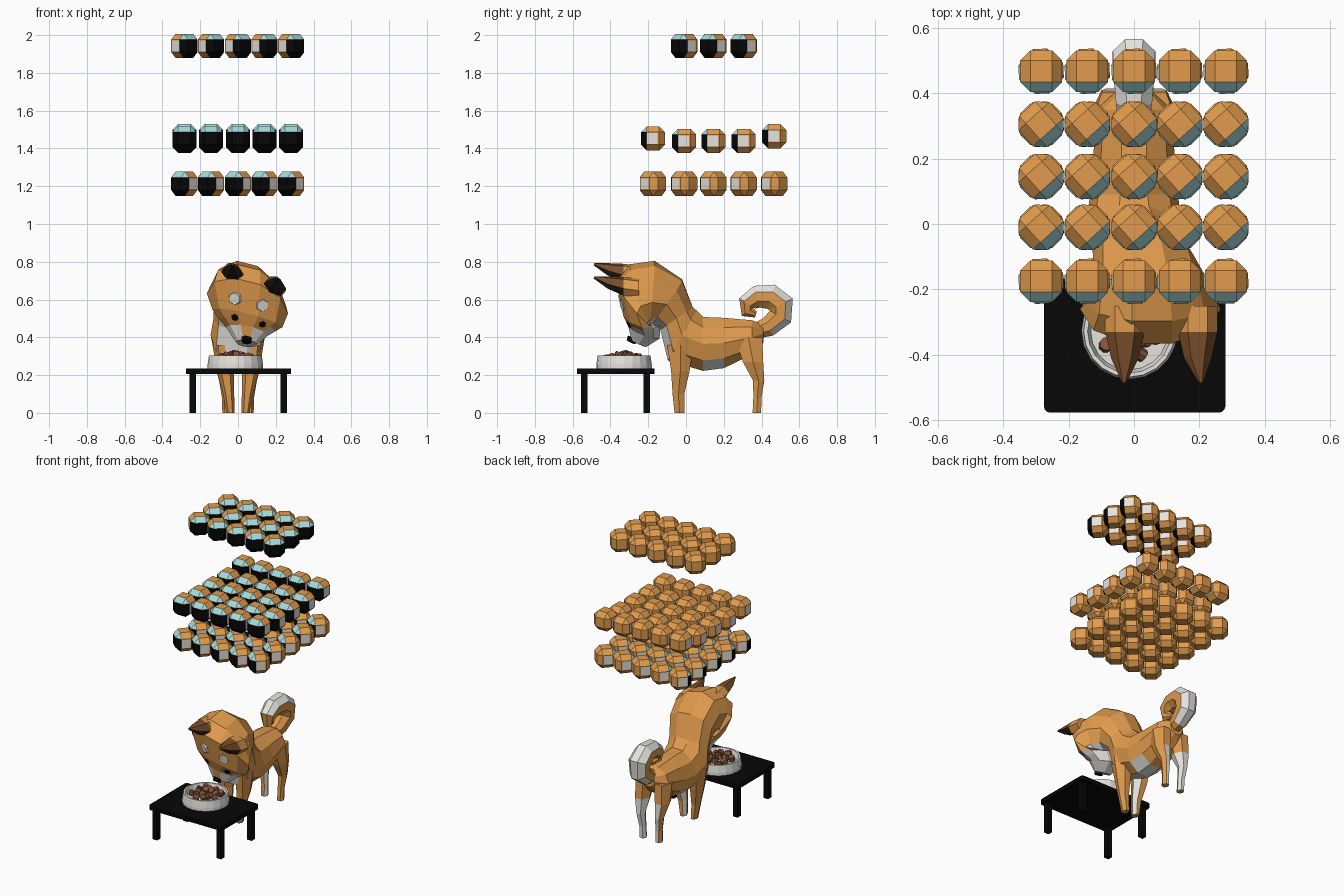
import bpy, bmesh, random
from math import sin, cos, pi, radians, degrees, atan2
from mathutils import Vector, Matrix
from mathutils.bvhtree import BVHTree

if "Cube" in bpy.data.objects:
    bpy.data.objects.remove(bpy.data.objects["Cube"])


def material(name, rgb):
    m = bpy.data.materials.new(name)
    m.use_nodes = True
    m.diffuse_color = (*rgb, 1)
    m.node_tree.nodes["Principled BSDF"].inputs["Base Color"].default_value = (*rgb, 1)
    return m


ORANGE = material("orange fur", (0.75, 0.33, 0.075))
WHITE = material("white fur", (0.78, 0.77, 0.73))
BROWN = material("ear brown", (0.19, 0.075, 0.022))
DARK = material("dark brown", (0.022, 0.014, 0.009))
BLACK = material("black", (0.002, 0.002, 0.002))
TEAL = material("pale teal", (0.39, 0.69, 0.69))
KIBBLE = material("kibble brown", (0.24, 0.095, 0.05))


def finish(name, bm, mats, rule=None):
    bmesh.ops.recalc_face_normals(bm, faces=bm.faces)
    if rule:
        for f in bm.faces:
            f.material_index = rule(f.calc_center_median(), f.normal)
    me = bpy.data.meshes.new(name)
    bm.to_mesh(me)
    bm.free()
    for m in mats:
        me.materials.append(m)
    ob = bpy.data.objects.new(name, me)
    bpy.context.collection.objects.link(ob)
    return ob


def loft(name, rings, sides, mats, rule=None):
    """Skin through rings of (x, y, z, pitch, half width, half height, roll)."""
    bm = bmesh.new()
    loops = []
    for x, y, z, pitch, hw, hh, roll in rings:
        a = radians(pitch)
        loop = []
        for k in range(sides):
            t = 2 * pi * (k + 0.5) / sides + pi / 2
            dx, u = hw * cos(t), hh * sin(t)
            loop.append(bm.verts.new((x + dx, y - u * sin(a), z + u * cos(a) - roll * dx)))
        loops.append(loop)
    for a, b in zip(loops, loops[1:]):
        for k in range(sides):
            j = (k + 1) % sides
            bm.faces.new((a[k], a[j], b[j], b[k]))
    bm.faces.new(loops[0])
    bm.faces.new(loops[-1])
    return finish(name, bm, mats, rule)


def box(name, centre, size, mat, bevel=0.0):
    bm = bmesh.new()
    bmesh.ops.create_cube(bm, size=1, matrix=Matrix.Translation(centre) @ Matrix.Diagonal((*size, 1)))
    if bevel:
        upright = [e for e in bm.edges if abs(e.verts[0].co.z - e.verts[1].co.z) > 0.001]
        bmesh.ops.bevel(bm, geom=upright, offset=bevel, segments=3, affect='EDGES', profile=0.5)
    return finish(name, bm, [mat])


# Body, neck and tilted head in one skin
def coat(c, n):
    under = -0.05 < c.y < 0.22 and c.z < 0.26 and n.z < -0.7
    chest = -0.2 < c.y < -0.02 and c.z < 0.56 and n.y < -0.35 and n.z < 0.3 and abs(c.x) < 0.1
    bridge = n.y < -0.75 and abs(c.x - 0.05) < 0.03 and c.z > 0.405
    muzzle = c.y < -0.12 and c.z < 0.43 + (c.y + 0.3) * 0.35 and not bridge
    jaw = -0.24 < c.y < -0.08 and n.z < -0.5
    return int(under or chest or muzzle or jaw)


body = loft("body_and_head", [
    (0, 0.41, 0.42, 0, 0.05, 0.05, 0),
    (0, 0.35, 0.40, 0, 0.115, 0.095, 0),
    (0, 0.20, 0.37, 0, 0.125, 0.14, 0),
    (0, 0.09, 0.365, 0, 0.135, 0.15, 0),
    (0, -0.02, 0.41, -30, 0.145, 0.16, 0),
    (0.01, -0.05, 0.50, -55, 0.14, 0.11, 0),
    (0.03, -0.10, 0.59, -35, 0.155, 0.145, 0.1),
    (0.05, -0.18, 0.63, -5, 0.18, 0.17, 0.25),
    (0.055, -0.24, 0.615, 20, 0.20, 0.175, 0.25),
    (0.05, -0.26, 0.58, 42, 0.215, 0.165, 0.25),
    (0.05, -0.235, 0.50, 75, 0.185, 0.105, 0.25),
    (0.048, -0.228, 0.465, 72, 0.15, 0.1, 0.22),
    (0.047, -0.222, 0.43, 70, 0.11, 0.092, 0.2),
    (0.045, -0.25, 0.368, 65, 0.055, 0.045, 0.1)], 10, [ORANGE, WHITE], coat)

# Eyes, brow spots and nose set onto the face
tree = BVHTree.FromPolygons([v.co for v in body.data.vertices],
                            [p.vertices[:] for p in body.data.polygons])


def face_plate(name, x, z, radius, depth, mat):
    hit, normal, _, _ = tree.ray_cast(Vector((x, -1, z)), Vector((0, 1, 0)))
    if hit is None:
        return
    bm = bmesh.new()
    turn = normal.to_track_quat('Z', 'Y').to_matrix().to_4x4()
    bmesh.ops.create_cone(bm, cap_ends=True, segments=6, radius1=radius, radius2=radius * 0.85,
                          depth=depth, matrix=Matrix.Translation(hit) @ turn)
    finish(name, bm, [mat])


for side, x, drop in (("right", -0.017, 0), ("left", 0.13, 0.036)):
    face_plate(side + "_eye", x, 0.505 - drop, 0.021, 0.012, BLACK)
    face_plate(side + "_brow_spot", x, 0.605 - drop, 0.038, 0.009, WHITE)
face_plate("nose", 0.045, 0.385, 0.03, 0.025, BLACK)

# Ears point forward, dark at the tip and on the underside
for side, x, z, tip_x in (("right", -0.028, 0.735, -0.03), ("left", 0.195, 0.665, 0.205)):
    loft(side + "_ear", [
        (x, -0.25, z - 0.005, 0, 0.06, 0.05, 0.2),
        (x, -0.33, z + 0.005, 0, 0.06, 0.05, 0.2),
        (x, -0.41, z + 0.025, -10, 0.042, 0.033, 0.2),
        (tip_x, -0.487, z + 0.052, -20, 0.006, 0.006, 0.2)], 6, [BROWN, DARK, ORANGE],
        lambda c, n: 2 if c.y > -0.3 else int(n.z < -0.25))

# Legs
for side, s in (("left", 1), ("right", -1)):
    loft(side + "_front_leg", [
        (s * 0.075, -0.03, 0.36, 90, 0.06, 0.08, 0),
        (s * 0.066, -0.03, 0.22, 90, 0.046, 0.056, 0),
        (s * 0.05, -0.04, 0.10, 90, 0.03, 0.036, 0),
        (s * 0.04, -0.035, 0, 90, 0.021, 0.03, 0)], 6, [ORANGE, WHITE],
        lambda c, n: int(n.x * s < -0.5 and n.y > 0 and c.z > 0.05))
    loft(side + "_hind_leg", [
        (s * 0.07, 0.33, 0.40, 90, 0.055, 0.085, 0),
        (s * 0.075, 0.355, 0.27, 90, 0.05, 0.062, 0),
        (s * 0.07, 0.385, 0.17, 90, 0.03, 0.034, 0),
        (s * 0.062, 0.378, 0.08, 90, 0.023, 0.025, 0),
        (s * 0.06, 0.375, 0, 90, 0.023, 0.026, 0)], 6, [ORANGE, WHITE],
        lambda c, n: int(c.z < 0.3 and (n.y > 0.8 or n.x * s < -0.5)))

# Curled tail, white along the outside of the curl
path = [(0.36, 0.43), (0.435, 0.455), (0.5, 0.51), (0.502, 0.575), (0.45, 0.615),
        (0.375, 0.615), (0.325, 0.58), (0.325, 0.535), (0.37, 0.52)]
radii = [0.045, 0.06, 0.073, 0.08, 0.076, 0.068, 0.058, 0.042, 0.018]
rings = []
for i, ((y, z), r) in enumerate(zip(path, radii)):
    p, q = path[max(i - 1, 0)], path[min(i + 1, len(path) - 1)]
    pitch = degrees(atan2(p[1] - q[1], p[0] - q[0]))
    rings.append((0, y, z, pitch, r * 0.88, r * 0.95, 0))


def tail_coat(c, n):
    out = Vector((0, c.y - 0.41, c.z - 0.555))
    return int(out.length > 0.08 and n.dot(out.normalized()) > 0.45 and c.y + c.z > 0.88)


loft("tail", rings, 8, [ORANGE, WHITE], tail_coat)

# Table
box("table_top", (0.002, -0.372, 0.22), (0.555, 0.41, 0.028), BLACK, 0.02)
for x in (-0.24, 0.243):
    for y in (-0.538, -0.207):
        box("table_leg", (x, y, 0.105), (0.035, 0.035, 0.21), BLACK)

# Food bowl turned from a wall profile
bm = bmesh.new()
profile = [(0, 0.236), (0.147, 0.236), (0.147, 0.255), (0.14, 0.304),
           (0.128, 0.304), (0.118, 0.268), (0, 0.268)]
verts = [bm.verts.new((r, 0, z)) for r, z in profile]
edges = [bm.edges.new(pair) for pair in zip(verts, verts[1:])]
bmesh.ops.spin(bm, geom=verts + edges, cent=(0, 0, 0), axis=(0, 0, 1), angle=2 * pi, steps=20)
bmesh.ops.remove_doubles(bm, verts=bm.verts, dist=0.0005)
bmesh.ops.translate(bm, verts=bm.verts, vec=(-0.014, -0.328, 0))
finish("food_bowl", bm, [WHITE])

# Kibble
random.seed(4)
bm = bmesh.new()
for i in range(17):
    a, r = i * 2.4, 0.024 * i ** 0.5
    spot = Vector((-0.014 + r * cos(a), -0.328 + r * sin(a), 0.312 - r * 0.25))
    spin = Matrix.Rotation(random.uniform(0, pi), 4, 'Z') @ Matrix.Rotation(random.uniform(0, pi), 4, 'X')
    bmesh.ops.create_cone(bm, cap_ends=True, segments=8, radius1=0.021, radius2=0.021,
                          depth=0.03, matrix=Matrix.Translation(spot) @ spin)
finish("kibble", bm, [KIBBLE])


# Floating chamfered balls: visor in front, pale inset panel towards the front of each side
def ball_coat(c, n):
    if n.y < -0.4:
        return 2 if n.z > 0.3 else 3
    return int(abs(n.x) > 0.9 and abs(c.y) < 0.02 and abs(c.z) < 0.02)


bm = bmesh.new()
bmesh.ops.create_cube(bm, size=0.128)
bmesh.ops.bevel(bm, geom=bm.edges[:], offset=0.031, segments=1, affect='EDGES')
bm.normal_update()
panels = [f for f in bm.faces if abs(f.normal.x) > 0.9]
bmesh.ops.inset_individual(bm, faces=panels, thickness=0.006)
bmesh.ops.translate(bm, verts=[v for f in panels for v in f.verts], vec=(0, -0.004, 0))
first = finish("floating_ball", bm, [ORANGE, WHITE, TEAL, BLACK], ball_coat)
ball = first.data
bpy.data.objects.remove(first)

columns = (-0.284, -0.143, 0, 0.14, 0.281)
rows = (-0.175, -0.01, 0.145, 0.305, 0.467)
lifts = (0.013, 0, 0, 0, 0.025)
for layer, height, turn in (("lower", 1.213, -42), ("middle", 1.44, 0), ("upper", 1.943, 42)):
    for i, y in enumerate(rows):
        if layer == "upper" and i in (0, 4):
            continue
        for x in columns:
            ob = bpy.data.objects.new(layer + "_ball", ball)
            ob.location = (x, y, height + (lifts[i] if layer == "middle" else 0))
            ob.rotation_euler.z = radians(turn)
            bpy.context.collection.objects.link(ob)
